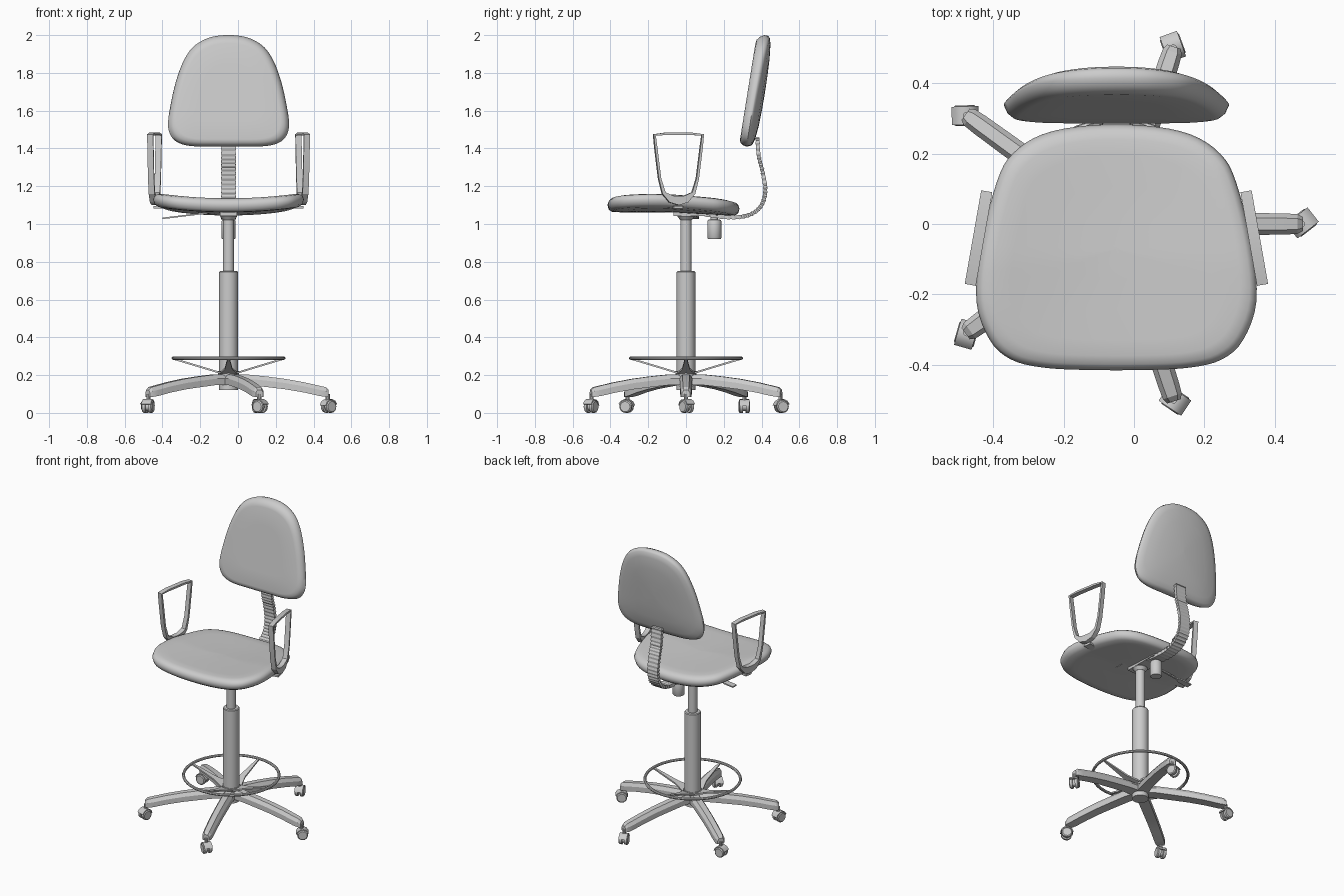
import bpy, bmesh, math
from mathutils import Vector, Matrix

cube = bpy.data.objects.get("Cube")
if cube:
    bpy.data.objects.remove(cube, do_unlink=True)

CX = -0.05  # column axis
grey = bpy.data.materials.new("plain_grey")
grey.use_nodes = True
GREY = (0.6, 0.6, 0.6, 1)
grey.diffuse_color = GREY
grey.node_tree.nodes["Principled BSDF"].inputs["Base Color"].default_value = GREY


def finish(name, bm, angle=35):
    bmesh.ops.recalc_face_normals(bm, faces=bm.faces)
    mesh = bpy.data.meshes.new(name)
    bm.to_mesh(mesh)
    bm.free()
    mesh.materials.append(grey)
    ob = bpy.data.objects.new(name, mesh)
    bpy.context.collection.objects.link(ob)
    bpy.ops.object.select_all(action='DESELECT')
    ob.select_set(True)
    bpy.context.view_layer.objects.active = ob
    bpy.ops.object.shade_smooth_by_angle(angle=math.radians(angle))
    return ob


def loft(bm, rings, closed=False):
    """Skin a list of equal-length point rings, capped unless closed."""
    loops = [[bm.verts.new(p) for p in r] for r in rings]
    n = len(loops[0])
    pairs = list(zip(loops, loops[1:])) + ([(loops[-1], loops[0])] if closed else [])
    for a, b in pairs:
        for i in range(n):
            j = (i + 1) % n
            bm.faces.new((a[i], a[j], b[j], b[i]))
    if not closed:
        bm.faces.new(loops[0][::-1])
        bm.faces.new(loops[-1])


def lathe(bm, profile, x=0.0, y=0.0, seg=24, mat=Matrix()):
    """Turn (radius, height) pairs around a vertical axis."""
    loft(bm, [[mat @ Vector((x + r * math.cos(k * math.tau / seg),
                             y + r * math.sin(k * math.tau / seg), z))
               for k in range(seg)] for r, z in profile])


def box(bm, centre, size, mat=Matrix()):
    m = mat @ Matrix.Translation(centre) @ Matrix.Diagonal((*size, 1))
    bmesh.ops.create_cube(bm, size=1, matrix=m)


def spline(pts, steps, closed):
    """Catmull-Rom curve through 2D points."""
    n, out = len(pts), []
    get = (lambda i: pts[i % n]) if closed else (lambda i: pts[min(max(i, 0), n - 1)])
    for i in range(n if closed else n - 1):
        p = [Vector(get(i + k)) for k in (-1, 0, 1, 2)]
        for s in range(steps):
            t = s / steps
            out.append(0.5 * (2 * p[1] + (p[2] - p[0]) * t
                              + (2 * p[0] - 5 * p[1] + 4 * p[2] - p[3]) * t ** 2
                              + (3 * p[1] - p[0] - 3 * p[2] + p[3]) * t ** 3))
    return out if closed else out + [Vector(pts[-1])]


def mirrored(half):
    return spline(half + [(-x, y) for x, y in reversed(half)], 4, True)


# Seat cushion: saddle-shaped, rounded rim
seat_half = [(0.08, -0.415), (0.21, -0.408), (0.30, -0.385), (0.36, -0.33), (0.398, -0.22),
             (0.385, -0.06), (0.34, 0.12), (0.295, 0.20), (0.21, 0.255), (0.08, 0.28)]
seat_rings = [(0.02, -0.038), (0.4, -0.038), (0.8, -0.038), (0.93, -0.036), (0.98, -0.024),
              (1.0, 0.0), (0.985, 0.018), (0.95, 0.03), (0.88, 0.036), (0.75, 0.036),
              (0.5, 0.034), (0.25, 0.033), (0.02, 0.033)]
outline = mirrored(seat_half)
rings = []
for s, h in seat_rings:
    ring = []
    for p in outline:
        x, y = p.x * s, -0.07 + (p.y + 0.07) * s
        z = 1.1 + h + 0.03 * (x / 0.4) ** 2 - 0.02 * max(0, y + 0.1) / 0.38
        ring.append((CX + x, y, z))
    rings.append(ring)
bm = bmesh.new()
loft(bm, rings)
finish("seat", bm, 60)

# Backrest cushion: flat leaning front, convex back
back_half = [(0.07, 1.41), (0.2, 1.413), (0.275, 1.435), (0.312, 1.48), (0.32, 1.54),
             (0.307, 1.63), (0.28, 1.75), (0.24, 1.86), (0.19, 1.935), (0.12, 1.98), (0.045, 1.998)]
back_rings = [(0.02, 0.0), (0.5, 0.0), (0.86, 0.0), (0.92, 0.004), (0.97, 0.018), (1.0, 0.04),
              (0.985, 0.056), (0.95, 0.065), (0.85, 0.073), (0.6, 0.08), (0.3, 0.083), (0.02, 0.084)]
outline = mirrored(back_half)
rings = []
for s, d in back_rings:
    ring = []
    for p in outline:
        x, z = p.x * s, 1.69 + (p.y - 1.69) * s
        bulge = 1.1 - 0.3 * (x / 0.32) ** 2 if d > 0.05 else 1
        ring.append((CX + x, 0.28 + (z - 1.41) * 0.16 + d * bulge, z))
    rings.append(ring)
bm = bmesh.new()
loft(bm, rings)
finish("backrest", bm, 60)

# Ribbed curved bar carrying the backrest
path = spline([(0.10, 1.05), (0.24, 1.035), (0.34, 1.05), (0.40, 1.10), (0.42, 1.18),
               (0.405, 1.28), (0.385, 1.36), (0.378, 1.46)], 8, False)
rings = []
for i, p in enumerate(path):
    t = (path[min(i + 1, len(path) - 1)] - path[max(i - 1, 0)]).normalized()
    n = Vector((-t.y, t.x))
    w, h = (0.04, 0.012) if i % 2 else (0.036, 0.009)
    rings.append([(CX + a * w, p.x + b * h * n.x, p.y + b * h * n.y)
                  for a, b in ((-1, -1), (1, -1), (1, 1), (-1, 1))])
bm = bmesh.new()
loft(bm, rings)
finish("back_support_bar", bm, 20)

# Armrest loops with brackets under the seat
arm_pts = [(-0.135, 1.475), (-0.07, 1.484), (0.07, 1.484), (0.135, 1.475), (0.128, 1.40),
           (0.108, 1.24), (0.088, 1.16), (0.05, 1.115), (0, 1.10),
           (-0.05, 1.115), (-0.088, 1.16), (-0.108, 1.24), (-0.128, 1.40)]
for side, label in ((1, "left"), (-1, "right")):
    bm = bmesh.new()
    turn = Matrix.Translation((CX + side * 0.392, -0.04, 0)) @ Matrix.Rotation(side * math.radians(10), 4, 'Z')
    rings = []
    for i, (y, z) in enumerate(arm_pts):
        a, b = Vector(arm_pts[i - 1]), Vector(arm_pts[(i + 1) % len(arm_pts)])
        t = (b - a).normalized()
        inn = Vector((t.y, -t.x))
        depth = 0.013 + 0.035 * max(0, (1.17 - z) / 0.07)
        q = Vector((y, z)) + inn * depth
        rings.append([turn @ Vector(v) for v in ((-0.016, y, z), (0.016, y, z),
                                                 (0.016, q.x, q.y), (-0.016, q.x, q.y))])
    loft(bm, rings, True)
    box(bm, (-side * 0.10, 0, 1.088), (0.2, 0.05, 0.014), turn)
    finish(label + "_armrest", bm, 25)

# Mechanism under the seat
bm = bmesh.new()
box(bm, (CX, 0.0, 1.07), (0.2, 0.22, 0.018))
box(bm, (CX, 0.06, 1.055), (0.09, 0.25, 0.026))
lathe(bm, [(0.03, 1.02), (0.045, 1.04), (0.045, 1.06)], CX)
finish("seat_mechanism", bm)

bm = bmesh.new()
lathe(bm, [(0.033, 0.92), (0.037, 0.926), (0.037, 1.015), (0.033, 1.022), (0.02, 1.024), (0.02, 1.06)], CX, 0.15)
finish("adjustment_knob", bm)

# Height lever with a flat paddle
bm = bmesh.new()
loft(bm, [[(x, 0.05 + a * w, z + b * 0.004) for a, b in ((-1, -1), (1, -1), (1, 1), (-1, 1))]
          for x, z, w in ((-0.40, 1.03, 0.02), (-0.33, 1.038, 0.02), (-0.30, 1.042, 0.006), (-0.10, 1.066, 0.006))])
finish("height_lever", bm)

# Column
bm = bmesh.new()
lathe(bm, [(0.05, 0.12), (0.05, 0.745), (0.046, 0.75)], CX)
finish("column_sleeve", bm)
bm = bmesh.new()
lathe(bm, [(0.029, 0.74), (0.029, 1.06)], CX)
finish("gas_lift", bm)

# Foot ring with four tapered spokes
bm = bmesh.new()
loft(bm, [[Matrix.Rotation(k * math.tau / 48, 4, 'Z') @ Vector((0.293 + 0.009 * math.cos(a), 0, 0.29 + 0.009 * math.sin(a)))
           + Vector((CX, 0, 0)) for a in [j * math.tau / 8 for j in range(8)]] for k in range(48)], True)
for k in range(4):
    m = Matrix.Translation((CX, 0, 0)) @ Matrix.Rotation(k * math.pi / 2, 4, 'Z')
    loft(bm, [[m @ Vector((r, a * w, z + b * 0.005)) for a, b in ((-1, -1), (1, -1), (1, 1), (-1, 1))]
              for r, z, w in ((0.045, 0.212, 0.045), (0.12, 0.235, 0.02), (0.29, 0.286, 0.006))])
lathe(bm, [(0.055, 0.2), (0.055, 0.222)], CX)
finish("foot_ring", bm)

# Five-star base: ridged, drooping legs
leg_stations = [(0.0, 0.205, 0.15, 0.036), (0.10, 0.203, 0.148, 0.034), (0.2, 0.193, 0.137, 0.033),
                (0.3, 0.18, 0.125, 0.032), (0.4, 0.162, 0.108, 0.031), (0.48, 0.144, 0.09, 0.03),
                (0.515, 0.136, 0.085, 0.028), (0.53, 0.122, 0.085, 0.02)]
for k in range(5):
    m = Matrix.Translation((CX, 0, 0)) @ Matrix.Rotation(math.radians(72 * k), 4, 'Z')
    bm = bmesh.new()
    loft(bm, [[m @ Vector((r, y, z)) for y, z in ((-w, lo), (w, lo), (w, lo + 0.6 * (hi - lo)), (0.55 * w, hi),
                                                  (-0.55 * w, hi), (-w, lo + 0.6 * (hi - lo)))]
              for r, hi, lo, w in leg_stations])
    finish("base_leg_%d" % (k + 1), bm, 25)

    # Twin-wheel caster, swivelled
    bm = bmesh.new()
    c = m @ Matrix.Translation((0.525, 0, 0)) @ Matrix.Rotation(math.radians(38), 4, 'Z')
    lathe(bm, [(0.011, 0.04), (0.011, 0.1)], 0, 0, 10, c)
    axle = c @ Matrix.Translation((0.006, 0, 0.033)) @ Matrix.Rotation(math.pi / 2, 4, 'X')
    for s in (-1, 1):
        lathe(bm, [(0.033, s * 0.008), (0.033, s * 0.024), (0.027, s * 0.029)], 0, 0, 16, axle)
    lathe(bm, [(0.022, -0.009), (0.022, 0.009)], 0, 0, 12, axle)
    # Hood over the wheels
    arc = [math.radians(a) for a in (20, 50, 80, 110, 140, 170)]
    loft(bm, [[axle @ Vector((r * math.cos(a), r * math.sin(a), z))
               for r, z in ((0.034, -0.026), (0.034, 0.026), (0.04, 0.026), (0.04, -0.026))] for a in arc])
    finish("caster_%d" % (k + 1), bm)
